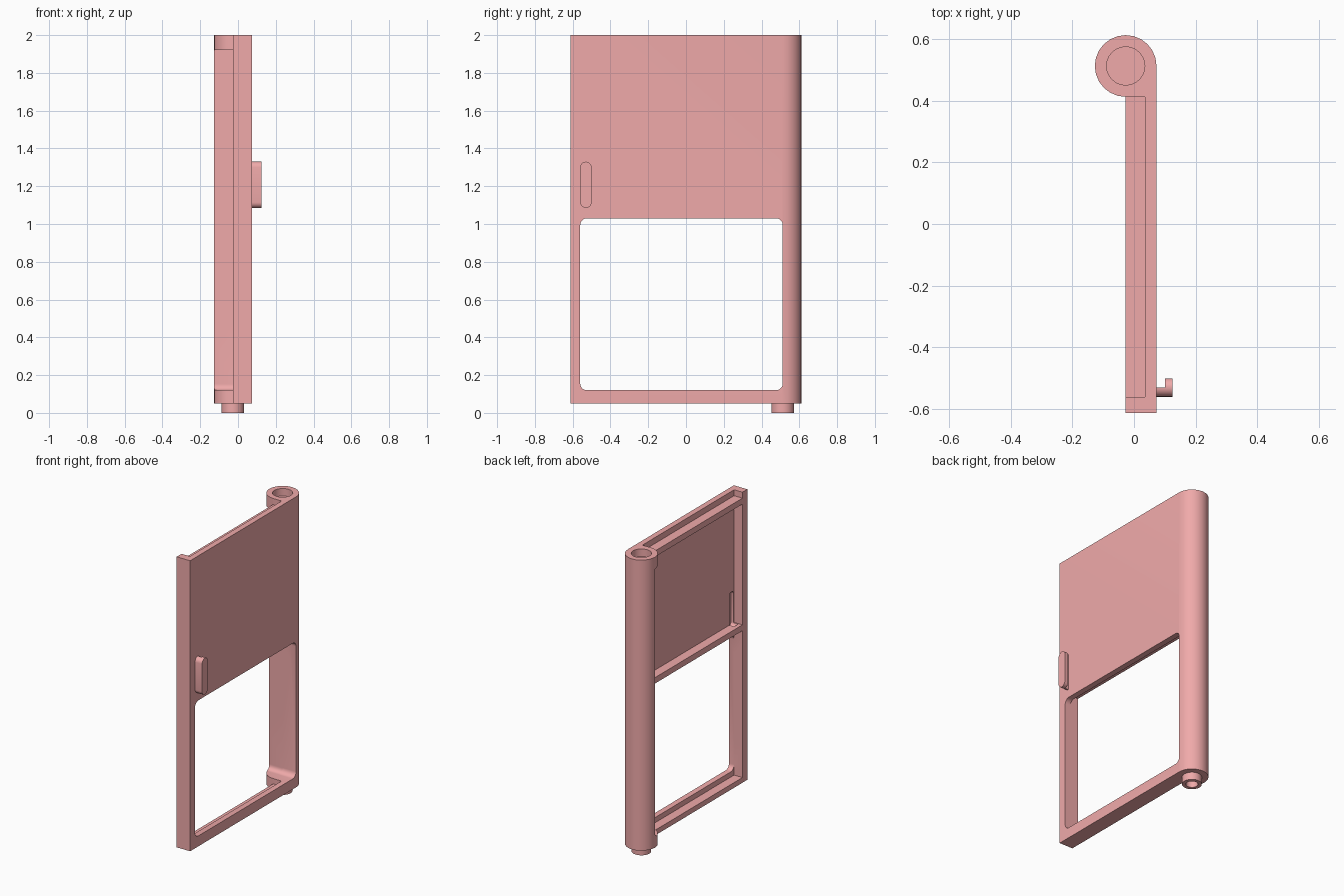
import bpy, bmesh, math
from mathutils import Vector

if "Cube" in bpy.data.objects:
    bpy.data.objects.remove(bpy.data.objects["Cube"])

mat = bpy.data.materials.new("coral")
mat.diffuse_color = (0.87, 0.4, 0.4, 1)
mat.use_nodes = True
mat.node_tree.nodes["Principled BSDF"].inputs["Base Color"].default_value = mat.diffuse_color

CX, CY, R = -0.027, 0.512, 0.10      # hinge barrel axis and radius
IN, OUT = 0.035, 0.073               # skin inner and outer faces


def prism(name, pts, axis, lo, hi):
    """Extrude a 2D outline: axis z takes (x, y) points, axis x takes (y, z)."""
    put = (lambda p, h: (p[0], p[1], h)) if axis == "z" else (lambda p, h: (h, p[0], p[1]))
    bm = bmesh.new()
    face = bm.faces.new([bm.verts.new(put(p, lo)) for p in pts])
    ext = bmesh.ops.extrude_face_region(bm, geom=[face])
    move = Vector(put((0, 0), hi - lo))
    bmesh.ops.translate(bm, vec=move, verts=[v for v in ext["geom"] if isinstance(v, bmesh.types.BMVert)])
    bmesh.ops.recalc_face_normals(bm, faces=bm.faces)
    me = bpy.data.meshes.new(name)
    bm.to_mesh(me)
    bm.free()
    ob = bpy.data.objects.new(name, me)
    bpy.context.collection.objects.link(ob)
    return ob


def arc(cx, cy, r, a0, a1, n):
    return [(cx + r * math.cos(math.radians(a0 + (a1 - a0) * i / n)),
             cy + r * math.sin(math.radians(a0 + (a1 - a0) * i / n))) for i in range(n + 1)]


def circle(r, n=24):
    return arc(CX, CY, r, 0, 360, n)[:-1]


def rounded(y0, y1, z0, z1, r, n=5):
    pts = []
    for k, (y, z) in enumerate([(y1 - r, z1 - r), (y0 + r, z1 - r), (y0 + r, z0 + r), (y1 - r, z0 + r)]):
        pts += arc(y, z, r, 90 * k, 90 * k + 90, n)
    return pts


def rect(y0, y1, z0, z1):
    return [(y0, z0), (y1, z0), (y1, z1), (y0, z1)]


def cut(ob, cutter):
    cutter.hide_render = True
    m = ob.modifiers.new("cut", "BOOLEAN")
    m.operation, m.solver, m.object = "DIFFERENCE", "EXACT", cutter
    bpy.context.view_layer.objects.active = ob
    bpy.ops.object.modifier_apply(modifier=m.name)
    bpy.data.objects.remove(cutter)


def finish(ob):
    ob.data.materials.append(mat)
    bpy.ops.object.select_all(action="DESELECT")
    ob.select_set(True)
    bpy.context.view_layer.objects.active = ob
    bpy.ops.object.shade_smooth_by_angle(angle=math.radians(32))


# Door leaf with its hinge barrel, one extruded outline
leaf = prism("door_leaf", [(CX, -0.612), (OUT, -0.612)] + arc(CX, CY, R, 0, 270, 18), "z", 0.05, 2.0)

# Barrel front half cut away between the end caps
cut(leaf, prism("barrel_cut", rounded(0.2, CY, 0.12, 1.92, 0.03), "x", -0.3, CX))
# Window opening, upper recess, rebate round the window, top channel
cut(leaf, prism("window_cut", rounded(-0.56, CY, 0.12, 1.03, 0.035), "x", -0.3, 0.3))
cut(leaf, prism("upper_recess", rect(-0.56, CY, 1.11, 1.92), "x", -0.3, IN))
cut(leaf, prism("rebate_top", rect(-0.56, CY, 0.9, 1.07), "x", -0.3, IN))
cut(leaf, prism("rebate_bottom", rect(-0.56, 0.412, 0.085, 0.3), "x", -0.1, IN))
cut(leaf, prism("top_channel", rect(-0.56, 0.412, 1.96, 2.2), "x", -0.1, IN))
# Finger slot behind the handle and socket in the barrel top
cut(leaf, prism("slot", rounded(-0.555, -0.51, 1.09, 1.325, 0.022), "x", 0.0, IN + 0.02))
cut(leaf, prism("socket", circle(0.062), "z", 1.95, 2.2))
finish(leaf)

# Hinge pin under the barrel, hollow at the end
pin = prism("hinge_pin", circle(0.06), "z", 0.0, 0.06)
cut(pin, prism("pin_bore", circle(0.037), "z", -0.1, 0.04))
finish(pin)

# Hooked pull handle
handle = prism("pull_handle", rounded(-0.56, -0.50, 1.085, 1.33, 0.03), "x", OUT - 0.01, 0.125)
cut(handle, prism("grip_cut", rect(-0.53, -0.4, 1.0, 1.4), "x", 0.0, 0.1))
finish(handle)
